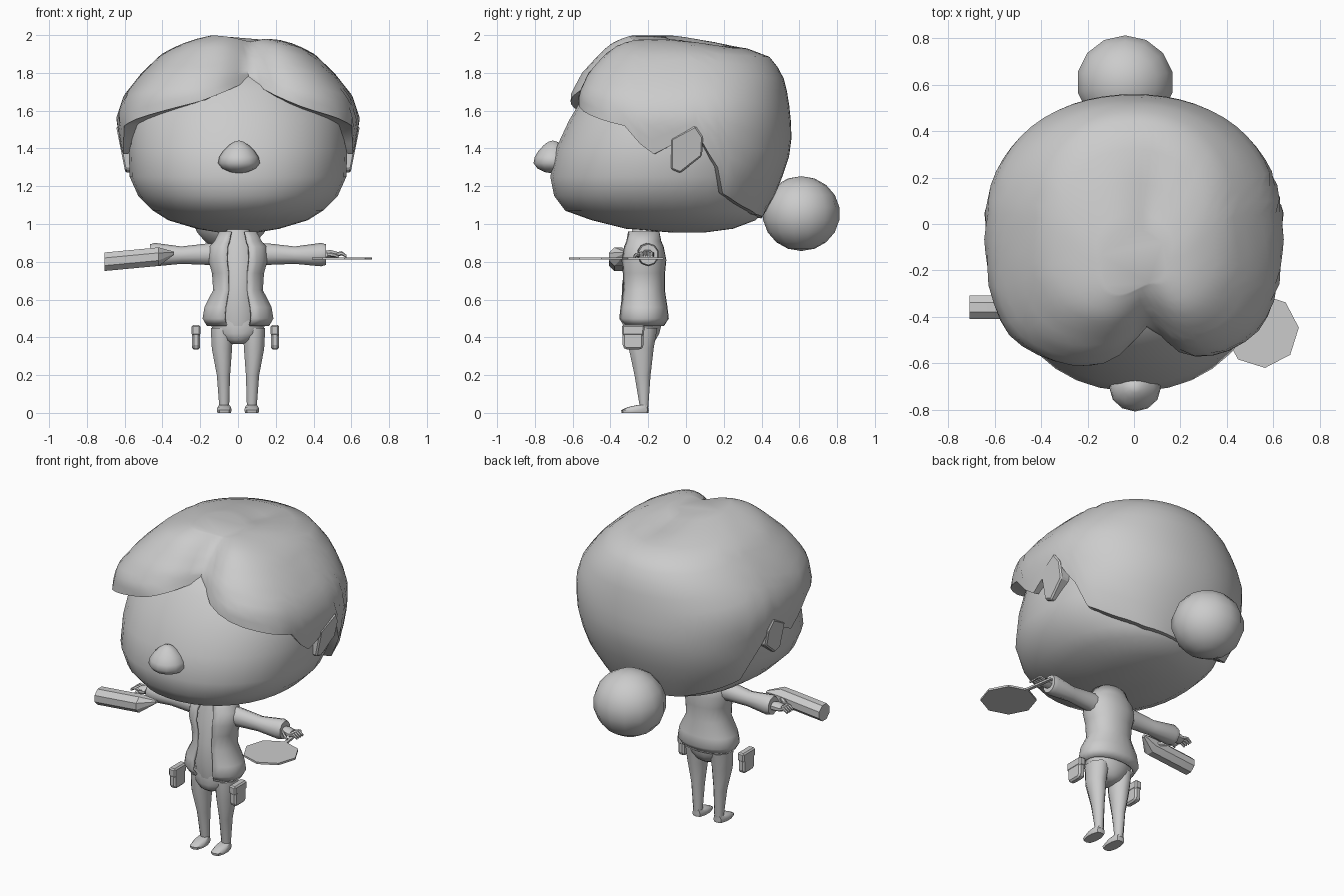
import bpy, bmesh, math
from mathutils import Vector

if "Cube" in bpy.data.objects:
    bpy.data.objects.remove(bpy.data.objects["Cube"])

grey = bpy.data.materials.new("plain grey")
grey.diffuse_color = (0.6, 0.6, 0.6, 1)
grey.use_nodes = True
grey.node_tree.nodes["Principled BSDF"].inputs["Base Color"].default_value = grey.diffuse_color


def finish(name, bm, smooth=40):
    bmesh.ops.recalc_face_normals(bm, faces=bm.faces)
    me = bpy.data.meshes.new(name)
    bm.to_mesh(me)
    bm.free()
    me.materials.append(grey)
    ob = bpy.data.objects.new(name, me)
    bpy.context.collection.objects.link(ob)
    if smooth:
        bpy.ops.object.select_all(action='DESELECT')
        ob.select_set(True)
        bpy.context.view_layer.objects.active = ob
        bpy.ops.object.shade_smooth_by_angle(angle=math.radians(smooth))
    return ob


def interp(table, x):
    """Linear lookup; each row is (key, value, value...)."""
    if x <= table[0][0]:
        return table[0][1:]
    for a, b in zip(table, table[1:]):
        if x <= b[0]:
            t = (x - a[0]) / (b[0] - a[0])
            return [p + (q - p) * t for p, q in zip(a[1:], b[1:])]
    return table[-1][1:]


def unit(deg, n):
    """Point on a superellipse at an angle; returns (cos, sin) parts."""
    c, s = math.cos(math.radians(deg)), math.sin(math.radians(deg))
    r = (abs(c) ** n + abs(s) ** n) ** (-1 / n)
    return r * c, r * s


def skin(name, rows, closed=True, caps=True, smooth=40):
    """Join rows of points into a surface."""
    bm = bmesh.new()
    vs = [[bm.verts.new(p) for p in r] for r in rows]
    n = len(rows[0])
    for a, b in zip(vs, vs[1:]):
        for i in range(n if closed else n - 1):
            j = (i + 1) % n
            bm.faces.new((a[i], a[j], b[j], b[i]))
    if caps:
        bm.faces.new(vs[0])
        bm.faces.new(vs[-1])
    return finish(name, bm, smooth)


def loft(name, stations, n=10, axis='z', power=2, smooth=40):
    """Stations: (position on axis, centre a, centre b, radius a, radius b)."""
    rows = []
    for s, ca, cb, ra, rb in stations:
        row = []
        for i in range(n):
            c, d = unit(360 * (i + 0.5) / n, power)
            a, b = ca + ra * c, cb + rb * d
            row.append((a, b, s) if axis == 'z' else (s, a, b))
        rows.append(row)
    return skin(name, rows, smooth=smooth)


def prism(name, pts, lo, hi, axis, bevel=0, lean=0):
    """Extrude an outline along x or z; lean pushes the outer face out with height."""
    def put(p, d, k):
        return (d + k * (p[1] - 1.4), p[0], p[1]) if axis == 'x' else (p[0], p[1], d)
    ob = skin(name, [[put(p, d, k) for p in pts] for d, k in ((lo, 0), (hi, lean))], smooth=0)
    if bevel:
        m = ob.modifiers.new("bevel", 'BEVEL')
        m.width, m.segments = bevel, 1
    return ob


# Head: rows are (height, front y, back y, half width)
HEAD = [(.955, -.08, .1, .1), (.975, -.32, .25, .22), (1.02, -.5, .37, .37),
        (1.07, -.64, .41, .45), (1.15, -.70, .44, .53), (1.25, -.72, .47, .575),
        (1.4, -.69, .5, .58), (1.55, -.62, .5, .57), (1.7, -.53, .48, .5), (1.85, -.38, .35, .3)]
loft("head", [(z, 0, (f + b) / 2, w, (b - f) / 2) for z, f, b, w in HEAD], 36, power=2.15, smooth=50)

# Hair shell: same kind of rows, with a lower edge that changes around the head
HAIR = [(1.03, -.45, .40, .43), (1.05, -.45, .425, .45), (1.15, -.48, .47, .545), (1.25, -.5, .51, .595),
        (1.4, -.55, .56, .62), (1.56, -.57, .555, .645), (1.68, -.575, .54, .605), (1.8, -.54, .51, .51),
        (1.9, -.47, .43, .405), (1.95, -.42, .25, .31), (1.98, -.37, .1, .22), (2.0, -.32, -.02, .14)]
SIDE = [(53, 1.54), (60, 1.52), (70, 1.36), (97, 1.49), (104, 1.33), (108, 1.3), (112, 1.17),
        (129, 1.1), (150, 1.05), (180, 1.03)]
EDGE = ([(-a, z) for a, z in reversed(SIDE)] +
        [(-31, 1.61), (-18, 1.65), (-9, 1.69), (6, 1.76), (20, 1.67), (32, 1.61)] + SIDE)


def hair_point(z, deg, inset=0):
    f, b, w = interp(HAIR, z)
    front = abs(deg) < 90
    c, s = unit(deg, 3.0 if front else 2.15)
    x = (w - inset) * s
    y = (f + b) / 2 - ((b - f) / 2 - inset) * c
    groove = math.exp(-abs((x - .07) / .1) ** 1.5)
    if y < .25:                                  # parting between the two locks
        z -= .035 * groove * max(0, min(1, (z - 1.8) / .15))
    if y < 0:
        y += .11 * groove * -y / .55
    if front and y < -.2:                        # swept-out locks, fuller on the left
        low = max(0, min(1, (1.9 - z) / .2))
        y -= (.05 if x < 0 else .03) * low * min(1, abs(x - .07) / .3) * min(1, (-y - .2) / .2)
    return (x, y, z)


SEG, ROWS = 60, 14
angles = [-180 + 360 * i / SEG for i in range(SEG)]
rows = []
for r in range(ROWS + 1):
    u = (r / ROWS) ** 1.7
    rows.append([hair_point(2.0 - (2.0 - interp(EDGE, a)[0]) * u, a) for a in angles])
rows.append([hair_point(interp(EDGE, a)[0] + .01, a, .12) for a in angles])
skin("hair", rows, smooth=50)


# Bun and nose
def ball(name, c, r, u, v, taper=0):
    bm = bmesh.new()
    bmesh.ops.create_uvsphere(bm, u_segments=u, v_segments=v, radius=1)
    for p in bm.verts:
        k = 1 - taper * max(0, p.co.z + .5)
        p.co = Vector((c[0] + r[0] * p.co.x * k, c[1] + r[1] * p.co.y * k, c[2] + r[2] * p.co.z))
    return finish(name, bm, 60)


ball("hair_bun", (-.038, .61, 1.055), (.212, .205, .198), 14, 9)
ball("nose", (.005, -.705, 1.355), (.125, .115, .087), 12, 8, .33)

# Torso: shirt, then an open jacket around it
loft("shirt", [(.46, 0, -.23, .11, .1), (.55, 0, -.24, .12, .105), (.68, 0, -.24, .1, .1),
               (.82, 0, -.225, .12, .095), (.9, 0, -.22, .1, .08), (.97, 0, -.22, .06, .065)], 16)
JACKET = [(.46, .165, .11), (.5, .188, .135), (.56, .178, .128), (.65, .132, .114), (.74, .138, .115),
          (.81, .158, .122), (.88, .152, .108), (.91, .125, .095), (.96, .1, .085)]
rows = []
for z, w, d in JACKET:
    rows.append([])
    for i in range(21):
        c, s = unit(22 + 316 * i / 20, 2.2)
        rows[-1].append((w * s, -.226 - d * c, z))
jacket = skin("jacket", rows, closed=False, caps=False)
mod = jacket.modifiers.new("thickness", 'SOLIDIFY')
mod.thickness, mod.offset = .014, -1

# Neck and hips
loft("neck", [(.9, 0, -.22, .055, .055), (1.02, 0, -.2, .055, .055)], 10)
loft("hips", [(.365, 0, -.24, .035, .05), (.385, 0, -.24, .08, .08), (.42, 0, -.235, .122, .095),
              (.46, 0, -.23, .145, .1), (.5, 0, -.23, .15, .1)], 16, smooth=60)

for side, s in (("left", -1), ("right", 1)):
    # Leg and shoe
    loft(side + "_leg", [(.03, .073 * s, -.222, .028, .024), (.2, .077 * s, -.23, .038, .046),
                         (.34, .085 * s, -.237, .058, .071), (.45, .085 * s, -.23, .064, .085)], 8, smooth=60)
    loft(side + "_shoe", [(0, .073 * s, -.27, .036, .07), (.015, .073 * s, -.27, .04, .073),
                          (.03, .073 * s, -.255, .036, .055), (.042, .073 * s, -.228, .028, .03)], 10, power=3)
    # Ear
    prism(side + "_ear", [(-.08, 1.45), (.05, 1.52), (.09, 1.46), (.085, 1.36), (-.03, 1.27), (-.08, 1.29)],
          .55 * s, .622 * s, 'x', .008, .2 * s)
    # Belt pouch with flap
    px = .195 if s > 0 else -.222
    prism(side + "_pouch", [(-.335, .35), (-.32, .335), (-.24, .335), (-.225, .35), (-.225, .46), (-.335, .46)],
          px - .021, px + .021, 'x', .01)
    prism(side + "_pouch_flap", [(-.338, .41), (-.222, .41), (-.22, .465), (-.34, .465)],
          px - .023, px + .023, 'x', .008)
    # Sleeve with flared cuff
    loft(side + "_sleeve", [(.11 * s, -.21, .84, .05, .06), (.17 * s, -.21, .84, .05, .056),
                            (.3 * s, -.205, .835, .044, .046), (.44 * s, -.2, .838, .058, .062),
                            (.465 * s, -.2, .838, .052, .055)], 10, 'x')
    # Hand and fingers
    loft(side + "_hand", [(.45 * s, -.2, .835, .025, .025), (.49 * s, -.205, .838, .038, .026),
                          (.525 * s, -.21, .835, .036, .02)], 8, 'x')
    for k in range(4):
        y = -.238 + .019 * k
        loft(f"{side}_finger_{k}", [(.515 * s, y, .837, .009, .012), (.55 * s, y, .845, .009, .011),
                                    (.575 * s, y, .828, .007, .008)], 6, 'x')
    loft(side + "_thumb", [(.475 * s, -.235, .84, .012, .012), (.51 * s, -.265, .835, .011, .011),
                           (.535 * s, -.275, .825, .007, .007)], 6, 'x')

# Tapered stick held in the left hand
loft("stick", [(-.708, -.358, .8, .055, .053), (-.42, -.358, .827, .055, .053),
               (-.34, -.32, .845, .014, .01)], 8, 'x', smooth=25)
loft("stick_grip", [(-.53, -.25, .83, .014, .012), (-.40, -.35, .83, .018, .014)], 6, 'x')

# Flat round pan with a handle held in the right hand
disc = [(.55 + .16 * math.cos(math.radians(45 * i + 5)), -.46 + .16 * math.sin(math.radians(45 * i + 5)))
        for i in range(8)]
prism("pan", disc, .811, .823, 'z')
prism("pan_handle", [(.535, -.32), (.555, -.32), (.525, -.12), (.505, -.12)], .811, .823, 'z')
